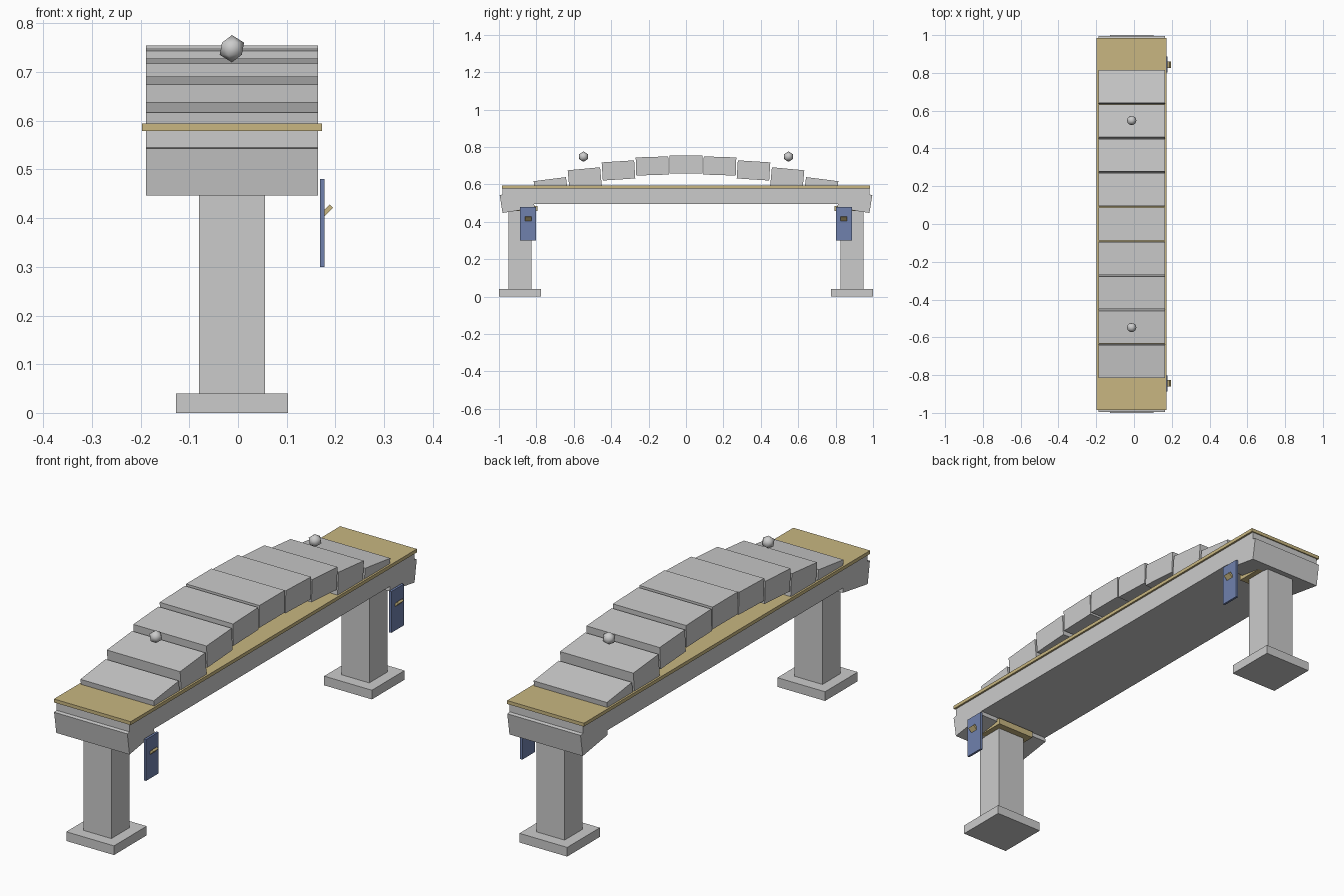
import bpy
from math import radians
from mathutils import Matrix

if "Cube" in bpy.data.objects:
    bpy.data.objects.remove(bpy.data.objects["Cube"])

CX = -0.0125  # shared centre line of the bridge


def material(name, rgb):
    m = bpy.data.materials.new(name)
    m.diffuse_color = (*rgb, 1)
    m.use_nodes = True
    m.node_tree.nodes["Principled BSDF"].inputs["Base Color"].default_value = m.diffuse_color
    return m


gold = material("wood_gold", (0.58, 0.47, 0.22))
blue = material("banner_blue", (0.16, 0.22, 0.42))


def box(name, centre, size, rot=(0, 0, 0), mat=None):
    bpy.ops.mesh.primitive_cube_add(size=1, location=centre)
    ob = bpy.context.object
    ob.name = name
    ob.data.transform(Matrix.Diagonal((*size, 1)))
    ob.rotation_euler = rot
    if mat:
        ob.data.materials.append(mat)
    return ob


# Straight span and timber deck
box("beam", (CX, 0, 0.537), (0.353, 1.96, 0.085))
box("deck", (CX, 0, 0.5865), (0.37, 1.97, 0.015), mat=gold)

# Arch blocks, falling along a parabola and gently tilted
HEIGHT = 0.097
for i in range(-5, 6):
    top = 0.7545 - 0.0079 * i * i
    box(f"arch_block_{i + 6}", (CX, i * 0.1805, top - HEIGHT / 2),
        (0.353, 0.174, HEIGHT), rot=(radians(-1.8 * i), 0, 0))

for side, label in ((-1, "front"), (1, "back")):
    y = side * 0.8875
    # Pier: plinth, shaft and timber bearing pad
    box(f"{label}_plinth", (CX, y, 0.02), (0.23, 0.225, 0.04))
    box(f"{label}_pier", (CX, y, 0.25), (0.135, 0.125, 0.42))
    box(f"{label}_bearing_pad", (CX, y, 0.471), (0.183, 0.185, 0.028), mat=gold)

    # Hanging banner with a slanted peg
    yb = side * 0.844
    box(f"{label}_banner", (0.173, yb, 0.39), (0.01, 0.086, 0.18), mat=blue)
    box(f"{label}_banner_peg", (0.1835, yb, 0.4165), (0.024, 0.035, 0.01),
        rot=(0, radians(-45), 0), mat=gold)

    # Lamp ball above the arch
    bpy.ops.mesh.primitive_ico_sphere_add(subdivisions=1, radius=0.028,
                                          location=(CX, side * 0.548, 0.748))
    ball = bpy.context.object
    ball.name = f"{label}_lamp_ball"
    bpy.ops.object.shade_smooth()
